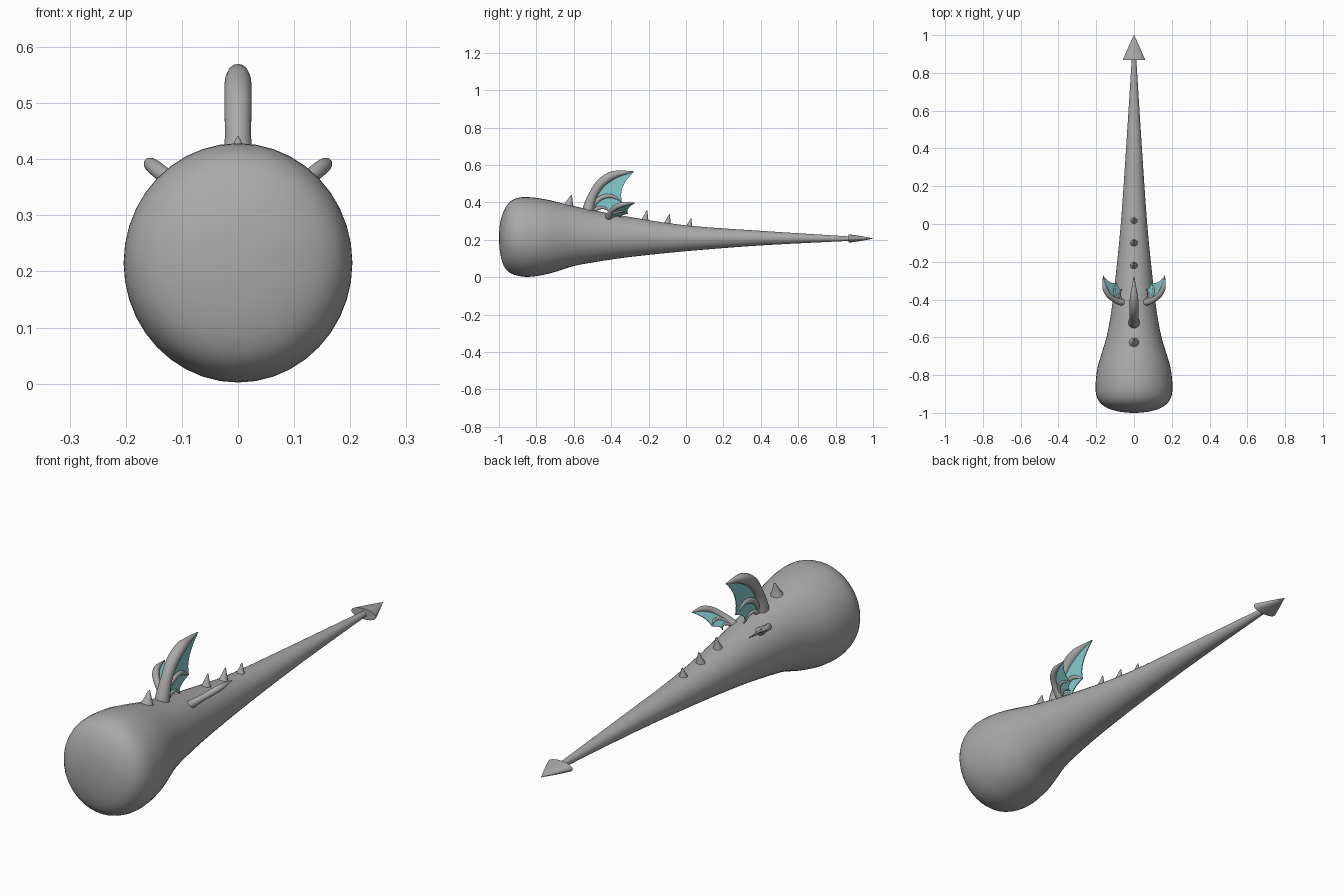
import bpy, bmesh, math
from mathutils import Matrix, Vector

if "Cube" in bpy.data.objects:
    bpy.data.objects.remove(bpy.data.objects["Cube"])


def material(name, rgb):
    m = bpy.data.materials.new(name)
    m.diffuse_color = (*rgb, 1)
    m.use_nodes = True
    m.node_tree.nodes["Principled BSDF"].inputs["Base Color"].default_value = m.diffuse_color
    return m


GREY = material("grey skin", (0.40, 0.40, 0.40))
TEAL = material("teal membrane", (0.24, 0.62, 0.62))


def add_mesh(name, bm, mat, matrix=Matrix(), smooth=True):
    bmesh.ops.recalc_face_normals(bm, faces=bm.faces)
    me = bpy.data.meshes.new(name)
    bm.to_mesh(me)
    bm.free()
    me.materials.append(mat)
    ob = bpy.data.objects.new(name, me)
    ob.matrix_world = matrix
    bpy.context.collection.objects.link(ob)
    if smooth:
        bpy.context.view_layer.objects.active = ob
        ob.select_set(True)
        bpy.ops.object.shade_smooth_by_angle(angle=math.radians(50))
        ob.select_set(False)
    return ob


def interpolate(pts, steps):
    """Smooth curve through the points (any number of components)."""
    pts = [Vector(p) for p in pts]
    ext = [pts[0] * 2 - pts[1]] + pts + [pts[-1] * 2 - pts[-2]]
    out = []
    for i in range(1, len(ext) - 2):
        a, b, c, d = ext[i - 1:i + 3]
        for k in range(steps):
            t = k / steps
            out.append(0.5 * (2 * b + (c - a) * t + (2 * a - 5 * b + 4 * c - d) * t * t
                              + (3 * b - a - 3 * c + d) * t ** 3))
    return out + [pts[-1]]


def skin(bm, rings):
    """Join rings of points into a closed tube."""
    loops = [[bm.verts.new(p) for p in r] for r in rings]
    n = len(loops[0])
    for a, b in zip(loops, loops[1:]):
        for i in range(n):
            bm.faces.new((a[i], a[(i + 1) % n], b[(i + 1) % n], b[i]))
    bm.faces.new(loops[0])
    bm.faces.new(loops[-1])


def ellipse(y, z, rx, rz, n):
    return [(rx * math.cos(2 * math.pi * i / n), y, z + rz * math.sin(2 * math.pi * i / n))
            for i in range(n)]


# body: (y, half width, top z, bottom z)
profile = [(-1.0, 0.015, 0.225, 0.195), (-0.993, 0.08, 0.295, 0.125), (-0.975, 0.14, 0.352, 0.062),
           (-0.945, 0.181, 0.40, 0.026), (-0.90, 0.201, 0.424, 0.008), (-0.84, 0.203, 0.428, 0.002),
           (-0.76, 0.193, 0.418, 0.013), (-0.68, 0.170, 0.400, 0.034), (-0.60, 0.146, 0.380, 0.060),
           (-0.48, 0.123, 0.355, 0.082), (-0.30, 0.100, 0.322, 0.108), (0.0, 0.070, 0.277, 0.139),
           (0.40, 0.042, 0.248, 0.170), (0.89, 0.011, 0.217, 0.195)]
bm = bmesh.new()
skin(bm, [ellipse(y, (t + b) / 2, rx, (t - b) / 2, 40) for y, rx, t, b in interpolate(profile, 3)])
add_mesh("body", bm, GREY)

# arrow tip on the tail
bm = bmesh.new()
skin(bm, [ellipse(y, 0.207, rx, rz, 24) for y, rx, rz in
          [(0.868, 0.060, 0.023), (0.93, 0.033, 0.014), (1.0, 0.001, 0.001)]])
add_mesh("tail_arrow", bm, GREY)

# back spikes leaning towards the tail: (y, base z, radius, tip y, tip z)
for y, z, r, ty, tz in [(-0.633, 0.375, 0.030, -0.612, 0.440), (-0.222, 0.300, 0.021, -0.208, 0.358),
                        (-0.103, 0.282, 0.021, -0.087, 0.338), (0.015, 0.265, 0.020, 0.027, 0.314)]:
    bm = bmesh.new()
    rings = []
    for t, w in [(0, 1.05), (0.3, 0.72), (0.6, 0.43), (0.88, 0.2), (1, 0.05)]:
        c = Vector((0, y + (ty - y) * t, z + (tz - z) * t))
        rings.append([c + Vector((math.cos(a) * r * w, math.sin(a) * r * w, 0))
                      for a in [2 * math.pi * i / 12 for i in range(12)]])
    skin(bm, rings)
    add_mesh("back_spike", bm, GREY)

# wing shape in its own plane: (along, out, radius)
ARM = [(-0.008, -0.04, 0.032), (0.0, 0.02, 0.030), (0.022, 0.085, 0.024), (0.065, 0.15, 0.025),
       (0.123, 0.190, 0.023), (0.18, 0.205, 0.013), (0.243, 0.212, 0.002)]
FINGERS = [[(0.0, -0.01, 0.013), (0.05, 0.062, 0.013), (0.115, 0.083, 0.011), (0.178, 0.052, 0.002)],
           [(0.0, -0.02, 0.011), (0.045, 0.015, 0.010), (0.085, 0.018, 0.007), (0.12, -0.008, 0.002)]]


def bone(name, pts, matrix):
    path = interpolate(pts, 4)
    rings = []
    for i, p in enumerate(path):
        d = path[min(i + 1, len(path) - 1)] - path[max(i - 1, 0)]
        side = Vector((0, -d.y, d.x)).normalized()
        rings.append([Vector((0, p.x, p.y)) + p.z * (side * math.cos(a) + Vector((math.sin(a), 0, 0)))
                      for a in [2 * math.pi * k / 14 for k in range(14)]])
    bm = bmesh.new()
    skin(bm, rings)
    add_mesh(name, bm, GREY, matrix)


def membrane(name, upper, lower, matrix):
    """Web between two bones, with a scalloped free edge."""
    up, lo = interpolate(upper, 4), interpolate(lower, 4)
    n, m = 12, 8
    bm = bmesh.new()
    grid = []
    for i in range(n + 1):
        t = i / n
        a, b = [path[round(t * (len(path) - 1))] for path in (up, lo)]
        row = []
        for j in range(m + 1):
            s = j / m
            p = a.lerp(b, s)
            dent = 0.028 * 4 * s * (1 - s) * t
            row.append(bm.verts.new((0, p.x - dent, p.y)))
        grid.append(row)
    for r0, r1 in zip(grid, grid[1:]):
        for j in range(m):
            bm.faces.new((r0[j], r0[j + 1], r1[j + 1], r1[j]))
    ob = add_mesh(name, bm, TEAL, matrix, smooth=False)
    mod = ob.modifiers.new("thickness", 'SOLIDIFY')
    mod.thickness = 0.004
    mod.offset = 0


def wing(name, origin, size, tilt):
    mat = Matrix.Translation(origin) @ Matrix.Rotation(tilt, 4, 'Y') @ Matrix.Scale(size, 4)
    bone(name + "_arm", ARM, mat)
    for f in FINGERS:
        bone(name + "_finger", f, mat)
    membrane(name + "_upper_membrane", ARM, FINGERS[0], mat)
    membrane(name + "_lower_membrane", FINGERS[0], FINGERS[1], mat)


# tall fin on the spine and a small wing on each side
wing("spine_fin", (0, -0.52, 0.352), 1.0, 0)
for s, label in [(1, "right"), (-1, "left")]:
    wing(label + "_wing", (s * 0.068, -0.412, 0.322), 0.57, s * math.radians(52))
